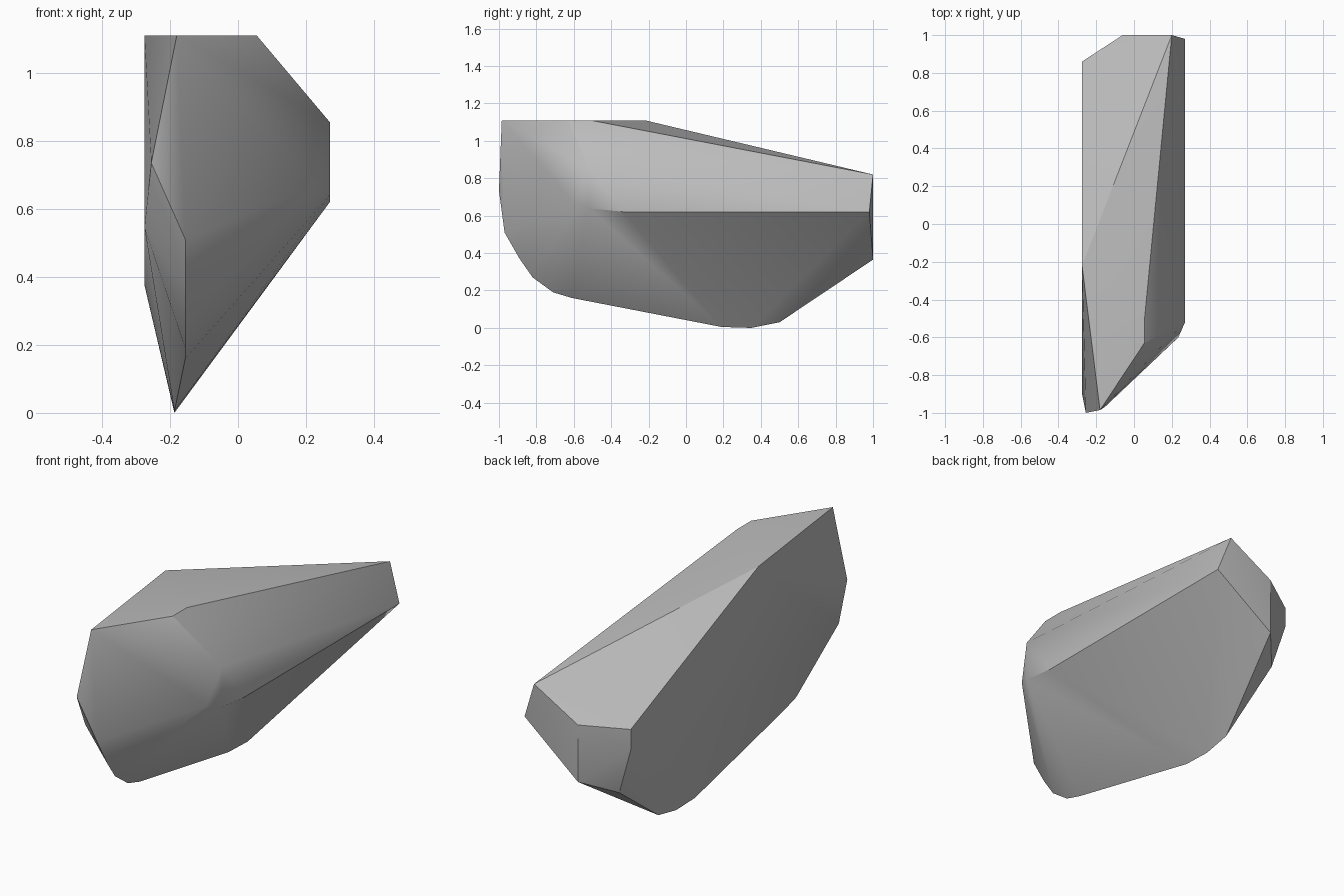
import bpy
import bmesh
import math
from mathutils import Vector

default_cube = bpy.data.objects.get("Cube")
if default_cube:
    bpy.data.objects.remove(default_cube, do_unlink=True)


def make_material(name, linear_colour):
    material = bpy.data.materials.new(name)
    material.use_nodes = True
    material.diffuse_color = linear_colour
    shader = material.node_tree.nodes["Principled BSDF"]
    shader.inputs["Base Color"].default_value = linear_colour
    return material


def corners_at(axis, value, pairs):
    """Corner points that share one coordinate on the given axis."""
    points = []
    for pair in pairs:
        point = list(pair)
        point.insert("xyz".index(axis), value)
        points.append(Vector(point))
    return points


def chiselled_stone(name, points, material):
    """Wrap a faceted closed skin tightly round the corner points."""
    bm = bmesh.new()
    for point in points:
        bm.verts.new(point)
    hull = bmesh.ops.convex_hull(bm, input=bm.verts[:])
    loose = [v for v in bm.verts if not v.link_faces]
    bmesh.ops.delete(bm, geom=loose, context="VERTS")
    bmesh.ops.dissolve_limit(bm, angle_limit=math.radians(1),
                             verts=bm.verts[:], edges=bm.edges[:])
    bmesh.ops.recalc_face_normals(bm, faces=bm.faces[:])
    mesh = bpy.data.meshes.new(name)
    bm.to_mesh(mesh)
    bm.free()
    mesh.materials.append(material)
    stone = bpy.data.objects.new(name, mesh)
    bpy.context.collection.objects.link(stone)
    return stone


# Flat top plateau (x, y)
top = corners_at("z", 1.11, [(-.275, -.22), (-.18, -.985),
                             (.055, -.63), (.055, -.51)])

# Flat broken side (y, z)
flat_side = corners_at("x", -.275, [(-.9, .545), (.86, .65), (.86, .54),
                                    (.55, .375), (-.2, .45)])

# Bulging side (y, z)
bulge = corners_at("x", .27, [(-.52, .855), (-.52, .64),
                              (-.33, .62), (.98, .62)])
bulge.append(Vector((.235, -.6, .67)))

# Back end (x, z) with its lower chamfer corner
back = corners_at("y", 1, [(.2, .82), (-.06, .67), (-.06, .365)])
back.append(Vector((-.197, .845, .285)))

# Rounded front edge running down to the keel (y, z)
nose = corners_at("x", -.155, [(-.97, .66), (-.97, .51), (-.89, .37),
                               (-.82, .27), (-.71, .19), (-.61, .16)])
nose.append(Vector((-.255, -1, .735)))

# Keel the stone rests on (y, z)
keel = corners_at("x", -.187, [(.19, .005), (.35, 0), (.5, .03)])

stone_grey = make_material("stone grey", (.5, .5, .5, 1))
boulder = chiselled_stone("boulder", top + flat_side + bulge + back + nose + keel,
                          stone_grey)

# Soft facets with crisp ridges
bpy.ops.object.select_all(action="DESELECT")
boulder.select_set(True)
bpy.context.view_layer.objects.active = boulder
bpy.ops.object.shade_smooth_by_angle(angle=math.radians(30))
